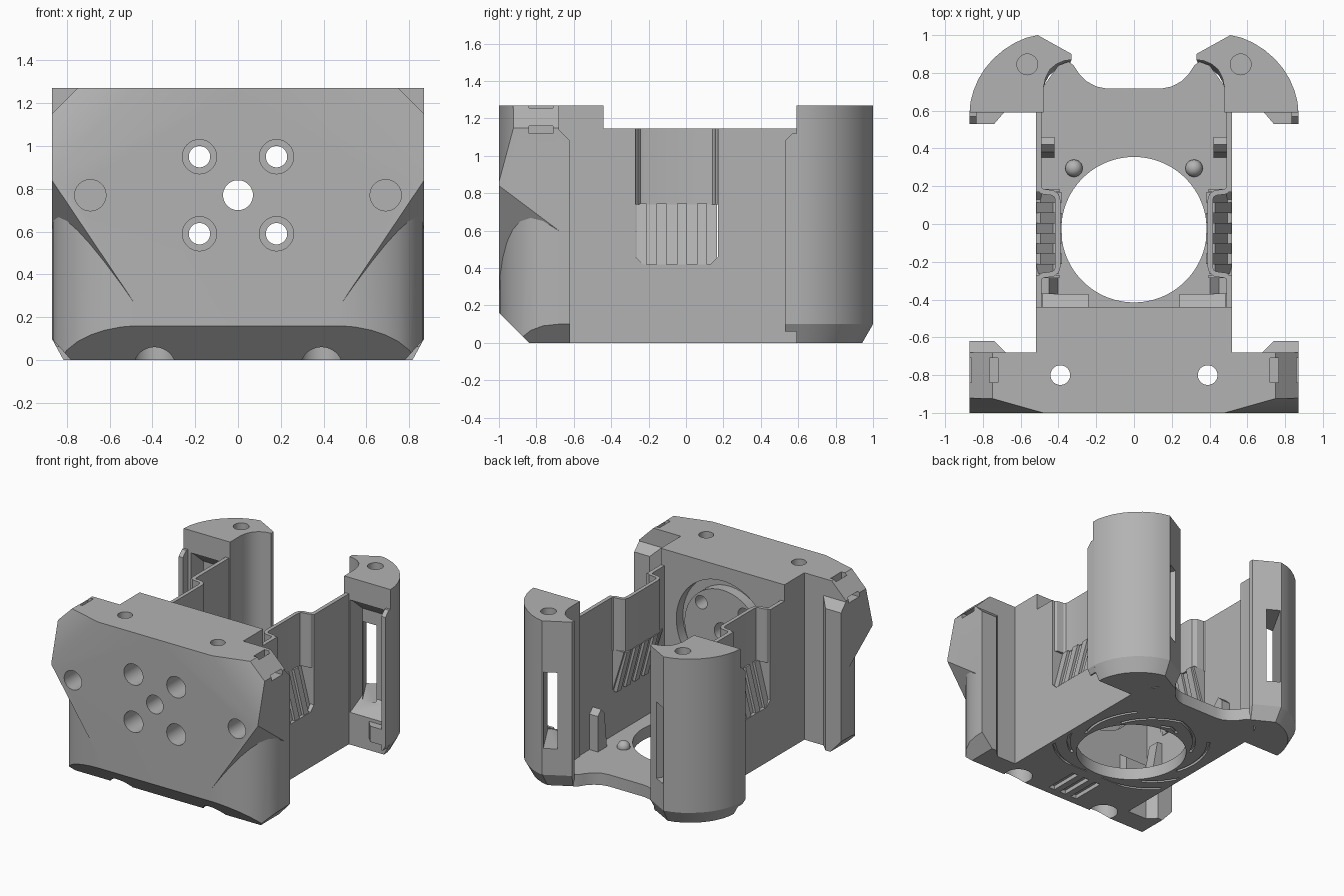
import bpy, bmesh, math
from mathutils import Vector, Matrix

cube = bpy.data.objects.get("Cube")
if cube:
    bpy.data.objects.remove(cube, do_unlink=True)

GREY = (0.45, 0.45, 0.45, 1)
mat = bpy.data.materials.new("plain grey")
mat.use_nodes = True
mat.diffuse_color = GREY
bsdf = next(n for n in mat.node_tree.nodes if n.type == 'BSDF_PRINCIPLED')
bsdf.inputs["Base Color"].default_value = GREY


# ---- helpers ----
def finish(name, bm):
    bmesh.ops.recalc_face_normals(bm, faces=bm.faces)
    me = bpy.data.meshes.new(name)
    bm.to_mesh(me)
    bm.free()
    me.materials.append(mat)
    ob = bpy.data.objects.new(name, me)
    bpy.context.collection.objects.link(ob)
    return ob


def prism(name, pts, z0, z1, foot=None):
    """Plan outline raised from z0 to z1; foot can replace the bottom outline."""
    bm = bmesh.new()
    low = [bm.verts.new((x, y, z0)) for x, y in (foot or pts)]
    top = [bm.verts.new((x, y, z1)) for x, y in pts]
    bm.faces.new(low)
    bm.faces.new(top)
    for i in range(len(pts)):
        j = (i + 1) % len(pts)
        bm.faces.new((low[i], low[j], top[j], top[i]))
    return finish(name, bm)


def box(name, x, y, z):
    return prism(name, [(x[0], y[0]), (x[1], y[0]), (x[1], y[1]), (x[0], y[1])], *z)


def hull(name, pts):
    bm = bmesh.new()
    for p in pts:
        bm.verts.new(p)
    bmesh.ops.convex_hull(bm, input=bm.verts)
    return finish(name, bm)


def side_hull(name, x, profile):
    return hull(name, [(a, y, z) for a in x for y, z in profile])


def cylinder(name, a, b, r, n=48):
    a, b = Vector(a), Vector(b)
    m = Matrix.Translation((a + b) / 2) @ (b - a).to_track_quat('Z', 'Y').to_matrix().to_4x4()
    bm = bmesh.new()
    bmesh.ops.create_cone(bm, cap_ends=True, segments=n, radius1=r, radius2=r,
                          depth=(b - a).length, matrix=m)
    return finish(name, bm)


def ribbon(name, path, thick, z0, z1):
    left, right = [], []
    for i, p in enumerate(path):
        t = Vector(path[min(i + 1, len(path) - 1)]) - Vector(path[max(i - 1, 0)])
        n = Vector((-t.y, t.x)).normalized() * thick / 2
        left.append(tuple(Vector(p) + n))
        right.append(tuple(Vector(p) - n))
    return prism(name, left + right[::-1], z0, z1)


def apply(ob, mod):
    bpy.context.view_layer.objects.active = ob
    bpy.ops.object.modifier_apply(modifier=mod.name)


def cut(ob, *cutters):
    for c in cutters:
        m = ob.modifiers.new("cut", 'BOOLEAN')
        m.operation, m.solver, m.object = 'DIFFERENCE', 'EXACT', c
        apply(ob, m)
        bpy.data.objects.remove(c, do_unlink=True)


def slice_off(ob, a, b, c, side):
    """Remove everything on the given side of the plane through a, b, c."""
    a, b, c = Vector(a), Vector(b), Vector(c)
    n = (b - a).cross(c - a).normalized()
    if n.dot(Vector(side)) < 0:
        n = -n
    bm = bmesh.new()
    m = Matrix.Translation(a + n * 2) @ n.to_track_quat('Z', 'Y').to_matrix().to_4x4()
    bmesh.ops.create_cube(bm, size=4, matrix=m)
    cut(ob, finish("slab", bm))


def mirror(ob, bisect=False):
    m = ob.modifiers.new("mirror", 'MIRROR')
    m.use_bisect_axis[0] = bisect
    m.use_clip = bisect
    apply(ob, m)


# ---- front block, one half then mirrored ----
front = prism("front_block", [(-.1, -1), (.87, -1), (.87, -.62), (.74, -.62), (.68, -.68),
                              (.52, -.68), (.52, -.44), (-.1, -.44)], 0, 1.27)
slice_off(front, (0, -1, .16), (1, -1, .16), (0, -.84, 0), (0, -1, -1))
slice_off(front, (.87, 0, .1), (.87, 1, .1), (.78, 0, 0), (1, 0, -1))
slice_off(front, (.48, -1, 1.27), (.87, -.89, 1.27), (.87, -1, .86), (1, -1, 1))
slice_off(front, (.87, 0, 1.15), (.87, 1, 1.15), (.75, 0, 1.27), (1, 0, 1))
# undercut rounded corner
corner = prism("corner", [(.48, -1), (.55, -.994), (.62, -.98), (.69, -.957), (.75, -.926),
                          (.8, -.886), (.84, -.83), (.862, -.765), (.87, -.68),
                          (1, -.68), (1, -1.1), (.48, -1.1)], -.1, 1)
slice_off(corner, (.48, -1, .26), (.87, -1, .84), (.87, -.84, .72), (0, 0, 1))
cut(front, corner)
# lip top chamfer and strap slots
cut(front, side_hull("wedge", (.6, .95), [(-.68, 1.14), (-.6, 1.06), (-.6, 1.3), (-.68, 1.3)]),
    box("slot", (.72, .765), (-.84, -.71), (1.12, 1.3)),
    box("slot", (.72, .9), (-.84, -.71), (1.12, 1.16)))
# screw holes
for z in (.59, .95):
    cut(front, cylinder("hole", (.18, -1.1, z), (.18, -.3, z), .05),
        cylinder("bore", (.18, -1.1, z), (.18, -.75, z), .08))
cut(front, cylinder("hole", (0, -1.1, .77), (0, -.3, .77), .07),
    cylinder("hole", (.69, -1.1, .77), (.69, -.8, .77), .073),
    cylinder("hole", (.39, -.8, -.1), (.39, -.8, 1.4), .052),
    cylinder("bore", (.39, -.8, -.1), (.39, -.8, .2), .1))
# curved channel on the inner face, vent grooves below
ring = cylinder("ring", (0, -.52, .77), (0, -.36, .77), .39, 64)
cut(ring, cylinder("core", (0, -.6, .77), (0, -.3, .77), .32, 64))
cut(front, ring)
for x in (0, .1):
    cut(front, box("groove", (x - .025, x + .025), (-.78, -.52), (-.1, .03)))
mirror(front, True)

# ---- floor plate with round opening and swirl grooves ----
floor = prism("floor", [(-.1, -.46), (.5, -.46), (.5, .7), (.4, .84), (.345, .86), (.32, .84),
                        (.29, .795), (.25, .755), (.2, .728), (.15, .718), (-.1, .718)], 0, .09)
cut(floor, cylinder("opening", (0, -.03, -1), (0, -.03, 1), .385, 96))
for k in range(5):
    path = []
    for i in range(13):
        a = math.radians(-80 + 40 * k + 4.5 * i)
        r = .415 + .012 * i
        path.append((r * math.cos(a), r * math.sin(a) - .03))
    cut(floor, ribbon("swirl", path, .02, -.1, .02))
mirror(floor, True)

# ---- side walls with a stepped-in bay ----
wall = box("side_wall", (.49, .52), (-.46, .61), (0, 1.145))
cut(wall, side_hull("bay", (.4, .6), [(-.27, .46), (-.23, .42), (.13, .42), (.17, .46),
                                      (.17, 1.3), (-.27, 1.3)]))
mirror(wall)
bend = [(.505, .21), (.5, .185), (.485, .172), (.43, .165), (.41, .15), (.403, .125)]
low_bend = [(x, -.1 - y) for x, y in bend[::-1]]
bay = ribbon("bay_wall", bend + low_bend, .028, .74, 1.145)
mirror(bay)
for name, y in (("bay_cheek_rear", .17), ("bay_cheek_front", -.285)):
    cheek = side_hull(name, (.395, .515), [(y, .42), (y + .015, .42), (y + .015, .75), (y, .75)])
    slice_off(cheek, (.5, 0, .4), (.5, 1, .4), (.395, 0, .74), (-1, 0, -1))
    mirror(cheek)
# slanted louvre bars, alternating in depth
for i in range(8):
    y = -.265 + i * .054
    d = .02 * (i % 2)
    bar = hull("louvre_bar", [(x - d, b, z) for b in (y, y + .054)
               for x, z in ((.515, .42), (.485, .42), (.43, .745), (.4, .745))])
    mirror(bar)

# ---- rear posts ----
outline = [(.87, .59), (.866, .645), (.85, .705), (.825, .765), (.79, .822), (.745, .875),
           (.69, .922), (.63, .96), (.57, .986), (.51, 1), (.33, .9), (.33, .87),
           (.37, .864), (.41, .847), (.445, .818), (.468, .775), (.48, .72), (.48, .59)]
foot = [(.48 + (x - .48) * .86, .59 + (y - .59) * .86) for x, y in outline]
post = prism("rear_post", outline, .1, 1.27)
post_foot = prism("rear_post_foot", outline, 0, .1, foot)
cut(post, side_hull("pocket", (.53, .81), [(.5, .2), (.74, .32), (.74, .98), (.6, 1.1), (.5, 1.1)]),
    cylinder("hole", (.565, .845, .95), (.565, .845, 1.4), .055))
# window through the slanted rear face
along, inward, mid = Vector((.87, .49)), Vector((.49, -.87)), Vector((.46, .972))
win = [mid + along * a + inward * b for a, b in ((-.05, -.1), (.05, -.1), (.05, .32), (-.05, .32))]
cut(post, prism("window", [tuple(p) for p in win], .3, .88))
mirror(post)
mirror(post_foot)
# retaining lip and its lower tooth
lip = side_hull("rear_lip", (.835, .87), [(.6, .06), (.53, .06), (.53, 1.08), (.57, 1.12), (.6, 1.12)])
slice_off(lip, (.87, 0, .1), (.87, 1, .1), (.81, 0, 0), (1, 0, -1))
mirror(lip)
tooth = hull("rear_lip_tooth", [(x, y, z) for z in (.1, .22)
             for x, y in ((.68, .6), (.74, .53), (.86, .53), (.86, .6))])
mirror(tooth)

# ---- small interior fittings ----
bracket = hull("front_bracket", [(x, y, z) for x in (.24, .485) for y, z in
               ((-.45, .08), (-.37, .08), (-.37, .2), (-.45, .26))])
mirror(bracket)
gusset = hull("corner_gusset", [(x, y, z) for z, s in ((.08, 0), (.36, .05))
              for x, y in ((.4 + s, -.37), (.495, -.37), (.495, -.28), (.4 + s, -.28))])
mirror(gusset)
clip = side_hull("wall_clip", (.42, .5), [(.35, .08), (.46, .08), (.46, .36), (.42, .4), (.38, .36)])
mirror(clip)
bm = bmesh.new()
bmesh.ops.create_uvsphere(bm, u_segments=24, v_segments=12, radius=.046,
                          matrix=Matrix.Translation((.318, .295, .095)))
mirror(finish("locating_peg", bm))

# ---- smooth shading with sharp edges kept ----
bpy.ops.object.select_all(action='DESELECT')
for ob in bpy.context.scene.objects:
    if ob.type == 'MESH':
        ob.select_set(True)
        bpy.context.view_layer.objects.active = ob
bpy.ops.object.shade_smooth_by_angle(angle=math.radians(28))
